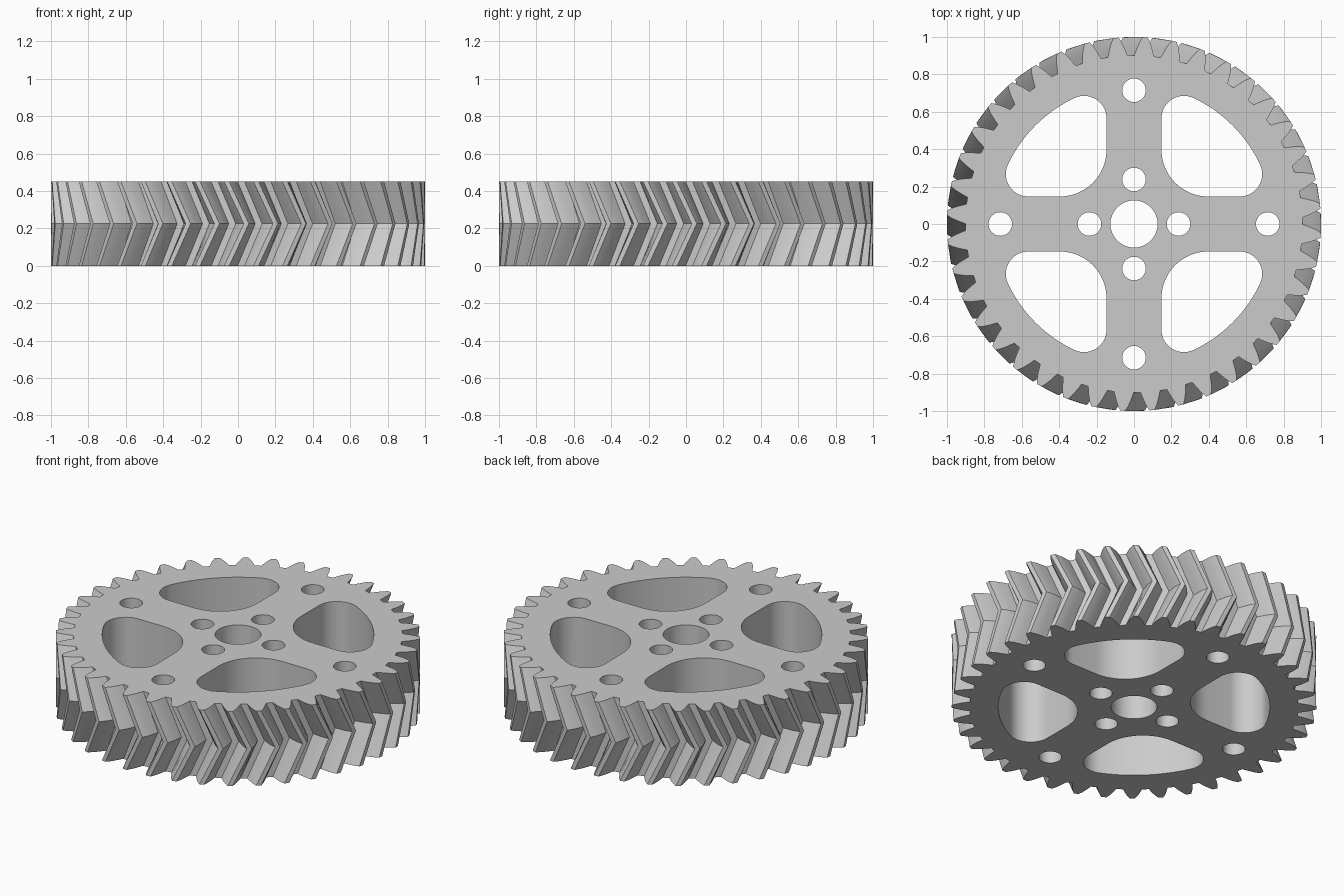
import bpy, bmesh
from math import pi, sin, cos, atan2

HEIGHT = 0.45
TEETH = 40
TWIST = 0.105
PITCH = 2 * pi / TEETH

cube = bpy.data.objects.get("Cube")
if cube:
    bpy.data.objects.remove(cube)

steel = bpy.data.materials.new("grey_steel")
steel.use_nodes = True
colour = (0.6, 0.6, 0.6, 1)
steel.diffuse_color = colour
steel.node_tree.nodes["Principled BSDF"].inputs["Base Color"].default_value = colour


def loft(bm, rings):
    """Join equal rings of points into a closed solid."""
    rows = [[bm.verts.new(p) for p in ring] for ring in rings]
    count = len(rows[0])
    for low, high in zip(rows, rows[1:]):
        for i in range(count):
            j = (i + 1) % count
            bm.faces.new((low[i], low[j], high[j], high[i]))
    bm.faces.new(rows[0][::-1])
    bm.faces.new(rows[-1])


def make_object(name, bm):
    bmesh.ops.recalc_face_normals(bm, faces=bm.faces)
    mesh = bpy.data.meshes.new(name)
    bm.to_mesh(mesh)
    bm.free()
    mesh.materials.append(steel)
    obj = bpy.data.objects.new(name, mesh)
    bpy.context.collection.objects.link(obj)
    return obj


def arc(cx, cy, r, start, end, steps):
    angles = [start + (end - start) * i / steps for i in range(steps + 1)]
    return [(cx + r * cos(a), cy + r * sin(a)) for a in angles]


def prism(bm, outline):
    loft(bm, [[(x, y, z) for x, y in outline] for z in (-0.1, HEIGHT + 0.1)])


# Tooth flank: radius and half angle, from root to tip
flank = [(0.902, 0.058), (0.925, 0.049), (0.952, 0.0385), (0.977, 0.027), (1.0, 0.0135)]
tooth = [(r, -a) for r, a in flank] + [(r, a) for r, a in reversed(flank)]


def gear_ring(z, turn):
    phase = 0.018 + PITCH / 2 + turn
    return [(r * cos(a + phase + k * PITCH), r * sin(a + phase + k * PITCH), z)
            for k in range(TEETH) for r, a in tooth]


# Gear body with herringbone teeth
bm = bmesh.new()
loft(bm, [gear_ring(0, 0), gear_ring(HEIGHT / 2, TWIST), gear_ring(HEIGHT, 0)])
gear = make_object("herringbone_gear", bm)

# Cutters: centre bore, bolt holes and rounded windows between the spokes
bm = bmesh.new()
prism(bm, arc(0, 0, 0.126, 0, 2 * pi, 40)[:-1])
edge, tip_r, inner_r, outer_r = 0.147, 0.12, 0.25, 0.745
near = edge + tip_r
far = ((outer_r - tip_r) ** 2 - near ** 2) ** 0.5
lean = atan2(near, far)
window = (arc(far, near, tip_r, -pi / 2, lean, 14)
          + arc(0, 0, outer_r, lean, pi / 2 - lean, 20)[1:-1]
          + arc(near, far, tip_r, pi / 2 - lean, pi, 14)
          + arc(edge + inner_r, edge + inner_r, inner_r, pi, 1.5 * pi, 16))
for k in range(4):
    c, s = cos(k * pi / 2), sin(k * pi / 2)
    prism(bm, [(x * c - y * s, x * s + y * c) for x, y in window])
    for distance in (0.238, 0.715):
        prism(bm, arc(distance * c, distance * s, 0.063, 0, 2 * pi, 24)[:-1])
cutter = make_object("hole_cutter", bm)
cutter.hide_render = True

# Cut the holes through the body
cut = gear.modifiers.new("holes", 'BOOLEAN')
cut.operation = 'DIFFERENCE'
cut.solver = 'EXACT'
cut.object = cutter
bpy.context.view_layer.objects.active = gear
gear.select_set(True)
cutter.select_set(False)
bpy.ops.object.modifier_apply(modifier=cut.name)
bpy.data.objects.remove(cutter)
bpy.ops.object.shade_smooth_by_angle(angle=0.3)
